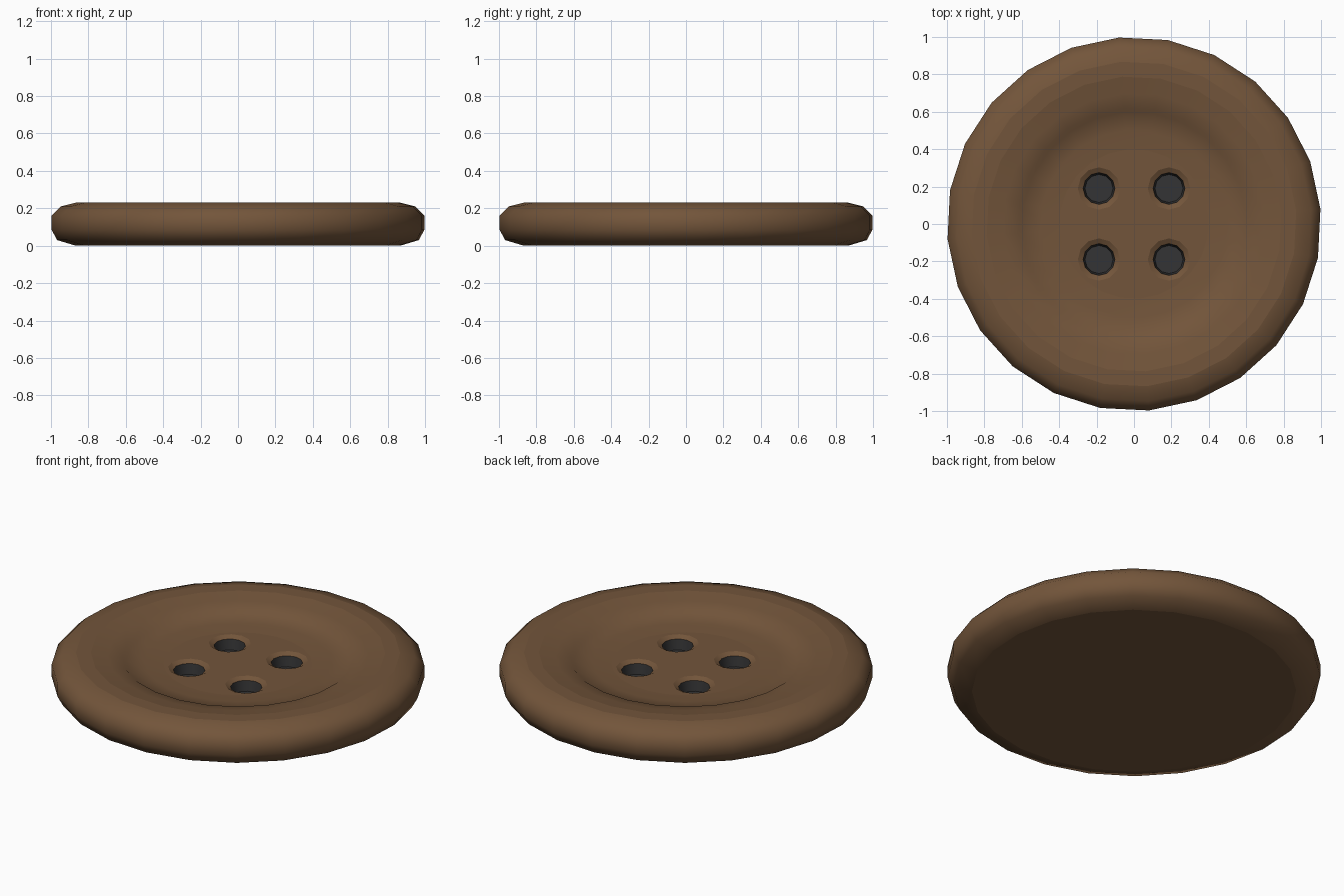
import bpy, bmesh, math

if "Cube" in bpy.data.objects:
    bpy.data.objects.remove(bpy.data.objects["Cube"])


def material(name, rgb):
    m = bpy.data.materials.new(name)
    m.diffuse_color = (*rgb, 1)
    m.use_nodes = True
    m.node_tree.nodes["Principled BSDF"].inputs["Base Color"].default_value = m.diffuse_color
    return m


brown = material("button_brown", (0.171, 0.091, 0.043))
dark = material("hole_dark", (0.034, 0.034, 0.035))


def lathe(name, profile, sides, offset=(0, 0), start=0.0):
    """Closed solid of revolution from (radius, z) points, bottom to top."""
    bm = bmesh.new()
    rings = []
    for r, z in profile:
        rings.append([bm.verts.new((offset[0] + r * math.cos(start + 2 * math.pi * i / sides),
                                    offset[1] + r * math.sin(start + 2 * math.pi * i / sides), z))
                      for i in range(sides)])
    for a, b in zip(rings, rings[1:]):
        for i in range(sides):
            j = (i + 1) % sides
            bm.faces.new((a[i], a[j], b[j], b[i]))
    bm.faces.new(rings[0][::-1])
    bm.faces.new(rings[-1])
    bmesh.ops.recalc_face_normals(bm, faces=bm.faces)
    me = bpy.data.meshes.new(name)
    bm.to_mesh(me)
    bm.free()
    me.materials.append(brown)
    me.materials.append(dark)
    ob = bpy.data.objects.new(name, me)
    bpy.context.collection.objects.link(ob)
    return ob


# Button body: rounded rim, dished face, fine step, flat floor
body_profile = [(0.87, 0.0), (0.97, 0.03), (1.0, 0.085), (1.0, 0.16), (0.95, 0.21),
                (0.87, 0.23), (0.79, 0.23), (0.70, 0.214), (0.62, 0.20),
                (0.60, 0.184), (0.50, 0.172), (0.40, 0.165)]
button = lathe("button", body_profile, 24, start=math.radians(4.6))
bpy.context.view_layer.objects.active = button
button.select_set(True)

# Four blind thread holes with chamfered brown lips and dark insides
hole_profile = [(0.075, 0.09), (0.085, 0.15), (0.113, 0.165), (0.113, 0.3)]
for sx in (-1, 1):
    for sy in (-1, 1):
        cutter = lathe("hole_cutter", hole_profile, 12, (0.187 * sx, 0.19 * sy))
        cutter.hide_render = True
        for p in cutter.data.polygons:
            p.material_index = 1 if p.center.z < 0.145 else 0
        mod = button.modifiers.new("hole", 'BOOLEAN')
        mod.operation = 'DIFFERENCE'
        mod.solver = 'EXACT'
        mod.object = cutter
        bpy.ops.object.modifier_apply(modifier=mod.name)
        bpy.data.objects.remove(cutter)

# Smooth rounded rim, crisp flat floor and underside
bpy.ops.object.shade_smooth_by_angle(angle=math.radians(46))
for p in button.data.polygons:
    if abs(p.normal.z) > 0.999:
        p.use_smooth = False
